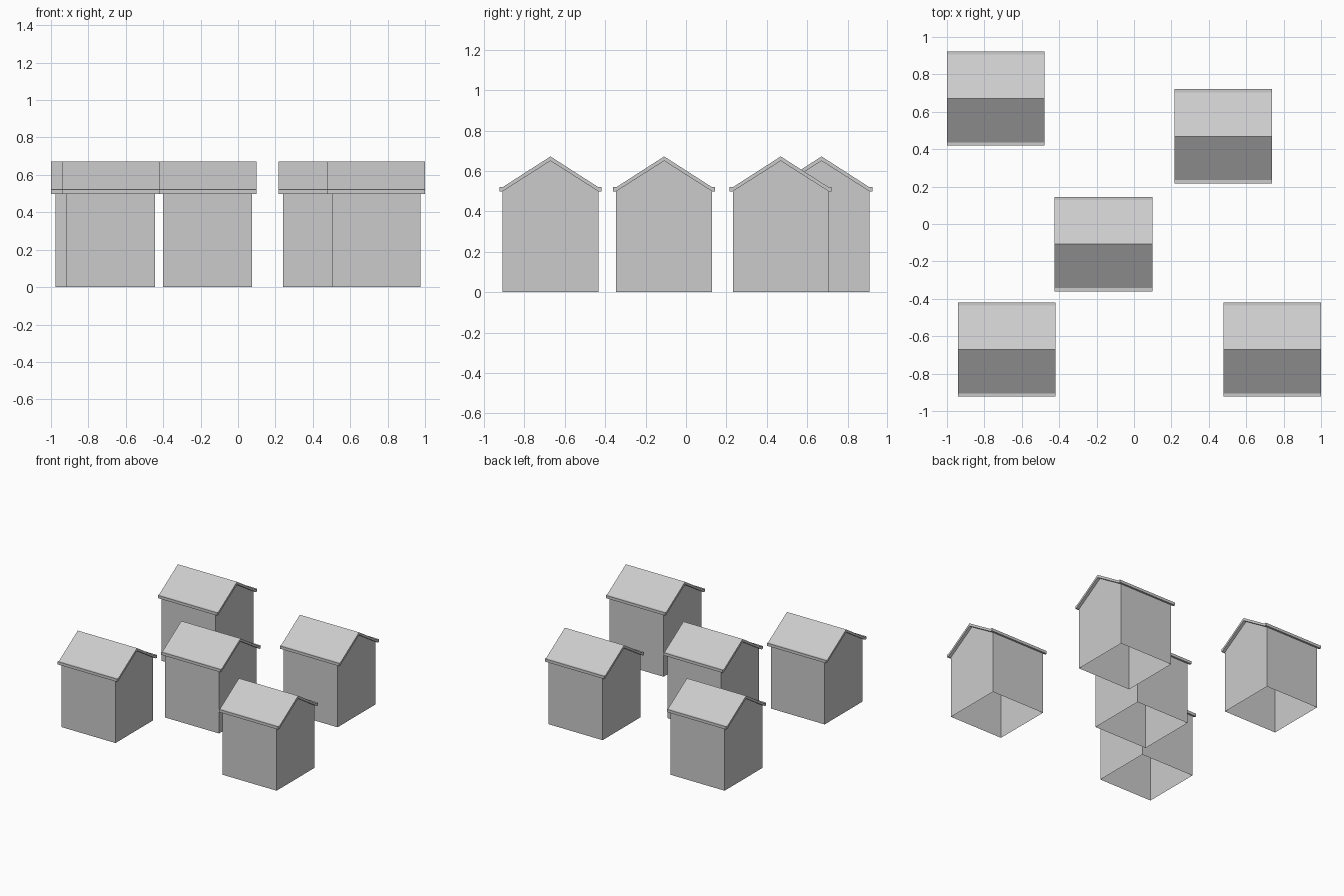
import bpy

if "Cube" in bpy.data.objects:
    bpy.data.objects.remove(bpy.data.objects["Cube"])

BODY = 0.2375      # half width of the square walls
EAVE_Z = 0.499     # wall top / underside of eave
UNDER_PEAK = 0.65  # gable top
ROOF_X = 0.261     # half length of the roof


def extrude_x(name, profile, half, loc, walls, ends=True):
    """Extrude a (y, z) profile along x; walls = profile edges given a face."""
    n = len(profile)
    verts = [(s * half, y, z) for s in (-1, 1) for y, z in profile]
    faces = [(i, i + n, (i + 1) % n + n, (i + 1) % n) for i in walls]
    if ends:
        faces += [tuple(range(n)), tuple(reversed(range(n, 2 * n)))]
    mesh = bpy.data.meshes.new(name)
    mesh.from_pydata(verts, [], [f[::-1] for f in faces])
    obj = bpy.data.objects.new(name, mesh)
    obj.location = (*loc, 0)
    bpy.context.collection.objects.link(obj)
    return obj


# Gabled walls, open underneath and under the roof
wall_profile = [(-BODY, 0), (BODY, 0), (BODY, EAVE_Z),
                (0, UNDER_PEAK), (-BODY, EAVE_Z)]

# Roof slab with a small square lip along each eave
half_roof = [(0.2525, EAVE_Z), (0.2525, 0.521), (0.235, 0.521)]
roof_profile = ([(0, UNDER_PEAK), (BODY, EAVE_Z)] + half_roof + [(0, 0.672)]
                + [(-y, z) for y, z in reversed(half_roof)]
                + [(-BODY, EAVE_Z)])

# Five identical houses
sites = [(-0.739, 0.671), (0.478, 0.469), (-0.163, -0.108),
         (-0.681, -0.671), (0.739, -0.671)]
for k, site in enumerate(sites, 1):
    extrude_x(f"house_walls_{k}", wall_profile, BODY, site, walls=(1, 4))
    extrude_x(f"house_roof_{k}", roof_profile, ROOF_X, site,
              walls=range(len(roof_profile)))
